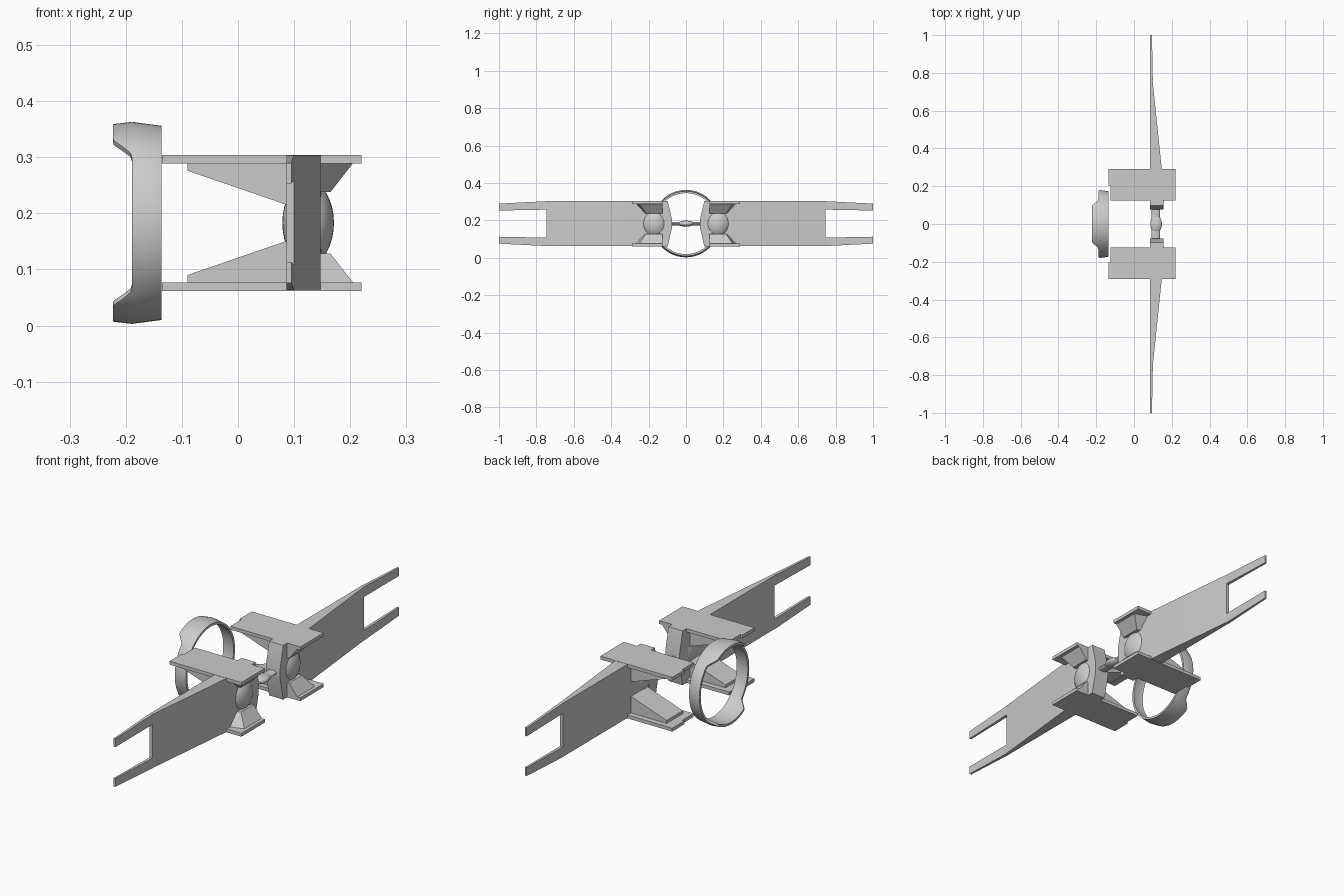
import bpy, bmesh, math
from mathutils import Vector

if "Cube" in bpy.data.objects:
    bpy.data.objects.remove(bpy.data.objects["Cube"])

ZC = 0.183  # height of the horizontal symmetry plane


def finish(bm, name, angle=35):
    bmesh.ops.recalc_face_normals(bm, faces=bm.faces)
    me = bpy.data.meshes.new(name)
    bm.to_mesh(me)
    bm.free()
    ob = bpy.data.objects.new(name, me)
    bpy.context.collection.objects.link(ob)
    bpy.ops.object.select_all(action='DESELECT')
    ob.select_set(True)
    bpy.context.view_layer.objects.active = ob
    bpy.ops.object.shade_smooth_by_angle(angle=math.radians(angle))
    return ob


def loft(name, sections, sides=(1, -1), flip_z=(1,)):
    """Skin a row of equal-sized sections, copied across the symmetry planes."""
    for sy in sides:
        for sz in flip_z:
            bm = bmesh.new()
            rings = [[bm.verts.new((x, y * sy, ZC + (z - ZC) * sz)) for x, y, z in s]
                     for s in sections]
            n = len(rings[0])
            for a, b in zip(rings, rings[1:]):
                for i in range(n):
                    j = (i + 1) % n
                    bm.faces.new((a[i], a[j], b[j], b[i]))
            bm.faces.new(rings[0])
            bm.faces.new(rings[-1])
            tag = ("_right" if sy > 0 else "_left") + ("_upper" if sz > 0 else "_lower")
            finish(bm, name + tag)


def rect(y, x0, x1, z0, z1):
    return [(x0, y, z0), (x1, y, z0), (x1, y, z1), (x0, y, z1)]


def prism(profile, y0, y1):
    return [[(x, y, z) for x, z in profile] for y in (y0, y1)]


# Long tapered blades and their forked tips
loft("blade", [rect(0.12, 0.086, 0.148, 0.064, 0.303),
               rect(0.29, 0.086, 0.147, 0.064, 0.303),
               rect(0.745, 0.086, 0.1, 0.064, 0.303)])
loft("blade_prong", [rect(0.745, 0.086, 0.1, 0.258, 0.303),
                     rect(1.0, 0.086, 0.095, 0.253, 0.29)], flip_z=(1, -1))

# Flat plates above and below each hub, notched at the inner corner
plate = [(-0.135, 0.205), (-0.135, 0.29), (0.22, 0.29), (0.22, 0.125), (-0.125, 0.125), (-0.125, 0.205)]
loft("plate", [[(x, y, z) for x, y in plate] for z in (0.289, 0.304)], flip_z=(1, -1))

# Triangular supports under the plates
loft("long_gusset", prism([(-0.09, 0.292), (-0.09, 0.276), (0.09, 0.214), (0.09, 0.292)], 0.15, 0.265),
     flip_z=(1, -1))
loft("short_gusset", [[(x, y, z) for x, z, y in s] for s in (
    [(0.14, 0.292, 0.125), (0.207, 0.292, 0.125), (0.165, 0.238, 0.125), (0.14, 0.238, 0.125)],
    [(0.14, 0.292, 0.27), (0.207, 0.292, 0.25), (0.165, 0.238, 0.215), (0.14, 0.238, 0.22)])],
     flip_z=(1, -1))

# Inner hub walls facing each other
wall = [(0.14, 0.304), (0.098, 0.304), (0.076, 0.21), (0.076, 0.156), (0.098, 0.062), (0.14, 0.062)]
loft("hub_wall", [[(x, y, z) for y, z in wall] for x in (0.085, 0.155)])


def ellipsoid(name, centre, size):
    bm = bmesh.new()
    bmesh.ops.create_uvsphere(bm, u_segments=32, v_segments=16, radius=1)
    for v in bm.verts:
        v.co = Vector(c + s * k for c, s, k in zip(centre, size, v.co))
    finish(bm, name, 60)


# Rounded hub bulges
for side, sy in (("right", 1), ("left", -1)):
    ellipsoid("hub_bulge_" + side, (0.125, sy * 0.168, ZC), (0.046, 0.068, 0.075))

# Thin axle between the hubs with a swollen middle
loft("axle", [[(0.115 + 0.022 * math.cos(t * math.tau / 16), y, ZC + 0.009 * math.sin(t * math.tau / 16))
               for t in range(16)] for y in (-0.1, 0.1)], sides=(1,))
ellipsoid("axle_middle", (0.117, 0, ZC), (0.031, 0.045, 0.016))

# Thin hoop, widened at its top and bottom
bm = bmesh.new()
N = 96
loops = []
for i in range(N):
    a = i * math.tau / N
    off = math.degrees(math.asin(abs(math.sin(a))))  # angle from vertical
    k = min(1, max(0, (46 - off) / 13))
    left = -0.189 - 0.034 * k
    section = [(left, 0.166), (left, 0.176), (-0.189 + 0.01 * (1 - k), 0.18),
               (-0.136, 0.173), (-0.136, 0.163), (-0.175, 0.169)]
    loops.append([bm.verts.new((x, r * math.sin(a), ZC + r * math.cos(a))) for x, r in section])
for i in range(N):
    p, q = loops[i], loops[(i + 1) % N]
    for j in range(6):
        m = (j + 1) % 6
        bm.faces.new((p[j], p[m], q[m], q[j]))
finish(bm, "hoop")
